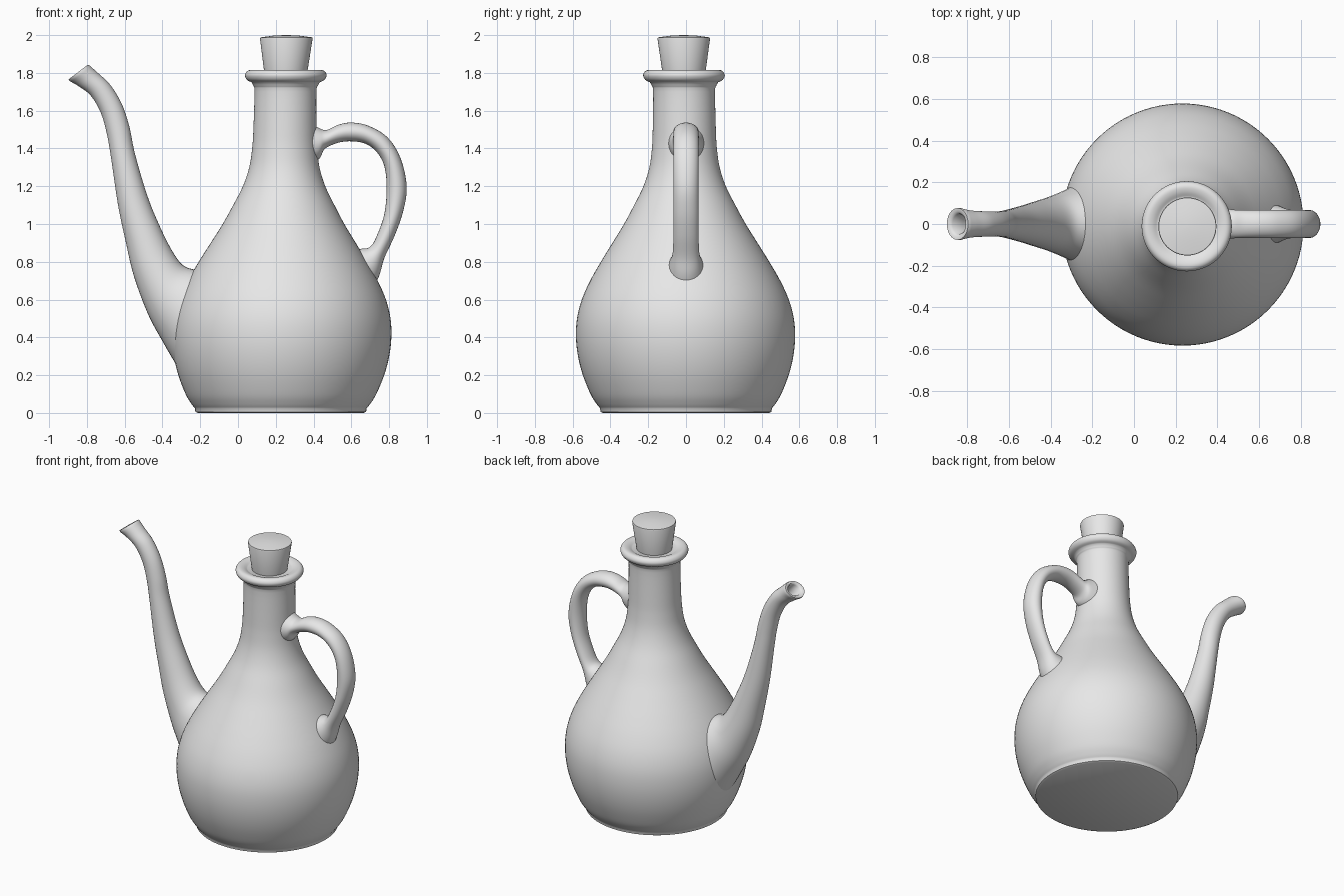
import bpy, bmesh, math
from mathutils import Vector

cube = bpy.data.objects.get("Cube")
if cube:
    bpy.data.objects.remove(cube, do_unlink=True)

clay = bpy.data.materials.new("light_grey")
clay.use_nodes = True
clay.diffuse_color = (0.8, 0.8, 0.8, 1)
clay.node_tree.nodes["Principled BSDF"].inputs["Base Color"].default_value = (0.8, 0.8, 0.8, 1)


def smooth_path(points, steps):
    """Catmull-Rom curve through tuples of any length."""
    pts = [Vector(p) for p in points]
    pts = [pts[0] * 2 - pts[1]] + pts + [pts[-1] * 2 - pts[-2]]
    out = []
    for a, b, c, d in zip(pts, pts[1:], pts[2:], pts[3:]):
        for i in range(steps):
            t = i / steps
            out.append(0.5 * (2 * b + (c - a) * t + (2 * a - 5 * b + 4 * c - d) * t * t
                              + (3 * b - a - 3 * c + d) * t ** 3))
    return out + [pts[-2]]


def loft(name, rings, angle=40):
    """Skin a list of equal-length vertex rings and cap both ends."""
    bm = bmesh.new()
    loops = [[bm.verts.new(p) for p in ring] for ring in rings]
    n = len(loops[0])
    for a, b in zip(loops, loops[1:]):
        for i in range(n):
            j = (i + 1) % n
            bm.faces.new((a[i], a[j], b[j], b[i]))
    bm.faces.new(loops[0])
    bm.faces.new(loops[-1])
    bmesh.ops.recalc_face_normals(bm, faces=bm.faces)
    mesh = bpy.data.meshes.new(name)
    bm.to_mesh(mesh)
    bm.free()
    mesh.materials.append(clay)
    obj = bpy.data.objects.new(name, mesh)
    bpy.context.collection.objects.link(obj)
    bpy.ops.object.select_all(action='DESELECT')
    obj.select_set(True)
    bpy.context.view_layer.objects.active = obj
    bpy.ops.object.shade_smooth_by_angle(angle=math.radians(angle))
    return obj


def turned(profile, n=96):
    """Rings of a turned shape; the axis leans very slightly."""
    return [[(0.226 + 0.015 * z + r * math.cos(2 * math.pi * i / n),
              -0.006 * z + r * math.sin(2 * math.pi * i / n), z) for i in range(n)]
            for r, z in profile]


def tube_rings(sections, n=40):
    """Elliptic rings from (x1, z1, x2, z2, half width in y)."""
    rings = []
    for x1, z1, x2, z2, w in sections:
        ring = []
        for i in range(n):
            a = 2 * math.pi * i / n
            c = math.cos(a) / 2
            ring.append(((x1 + x2) / 2 + (x2 - x1) * c, w * math.sin(a),
                         (z1 + z2) / 2 + (z2 - z1) * c))
        rings.append(ring)
    return rings


# Body with foot, shoulder and neck
belly = smooth_path([(0.455, 0.025), (0.475, 0.05), (0.505, 0.1), (0.545, 0.2), (0.57, 0.3),
                     (0.58, 0.4), (0.574, 0.5), (0.548, 0.6), (0.503, 0.7), (0.446, 0.8),
                     (0.384, 0.9), (0.322, 1.0), (0.268, 1.1), (0.218, 1.2), (0.186, 1.3),
                     (0.172, 1.4), (0.167, 1.5), (0.164, 1.7), (0.172, 1.735)], 4)
# Rolled rim and mouth
rim = smooth_path([(0.18, 1.75), (0.205, 1.763), (0.216, 1.786), (0.208, 1.806),
                   (0.19, 1.815), (0.165, 1.811), (0.14, 1.798)], 4)
loft("bottle_body", turned([(0.44, 0), (0.452, 0.006)] + belly + rim))

# Tapered cork stopper
loft("cork", turned([(0.108, 1.76), (0.115, 1.81), (0.139, 1.98), (0.137, 1.988),
                     (0.07, 1.997), (0.01, 2.0)]), 35)

# Spout: lower edge, upper edge, half width
spout = smooth_path([(-0.24, 0.12, -0.02, 0.76, 0.23), (-0.33, 0.26, -0.16, 0.755, 0.2),
                     (-0.40, 0.38, -0.235, 0.76, 0.165), (-0.475, 0.52, -0.295, 0.785, 0.135),
                     (-0.55, 0.72, -0.35, 0.86, 0.112), (-0.593, 0.9, -0.415, 0.99, 0.095),
                     (-0.635, 1.1, -0.48, 1.15, 0.08), (-0.672, 1.35, -0.545, 1.37, 0.067),
                     (-0.695, 1.48, -0.575, 1.515, 0.062), (-0.727, 1.59, -0.615, 1.635, 0.06),
                     (-0.78, 1.68, -0.675, 1.735, 0.061), (-0.845, 1.73, -0.74, 1.798, 0.066),
                     (-0.892, 1.757, -0.785, 1.838, 0.077)], 6)
# Rolled spout lip and bore
bore = [(-0.897, 1.766, -0.795, 1.843, 0.076), (-0.885, 1.773, -0.807, 1.834, 0.06),
        (-0.87, 1.772, -0.805, 1.822, 0.048), (-0.82, 1.73, -0.75, 1.775, 0.045),
        (-0.76, 1.67, -0.69, 1.71, 0.042)]
loft("spout", tube_rings(spout + bore), 60)

# Handle: outer edge, inner edge, half width
handle = smooth_path([(0.36, 1.55, 0.36, 1.30, 0.1), (0.425, 1.51, 0.43, 1.345, 0.084),
                      (0.47, 1.498, 0.46, 1.398, 0.07), (0.53, 1.525, 0.53, 1.43, 0.067),
                      (0.60, 1.537, 0.60, 1.438, 0.067), (0.69, 1.52, 0.675, 1.425, 0.067),
                      (0.79, 1.46, 0.735, 1.38, 0.067), (0.86, 1.35, 0.775, 1.305, 0.067),
                      (0.893, 1.2, 0.787, 1.19, 0.067), (0.875, 1.07, 0.775, 1.055, 0.067),
                      (0.83, 0.94, 0.738, 0.945, 0.067), (0.775, 0.82, 0.70, 0.88, 0.07),
                      (0.745, 0.72, 0.645, 0.868, 0.085), (0.69, 0.61, 0.56, 0.86, 0.115)], 6)
loft("handle", tube_rings(handle), 60)
